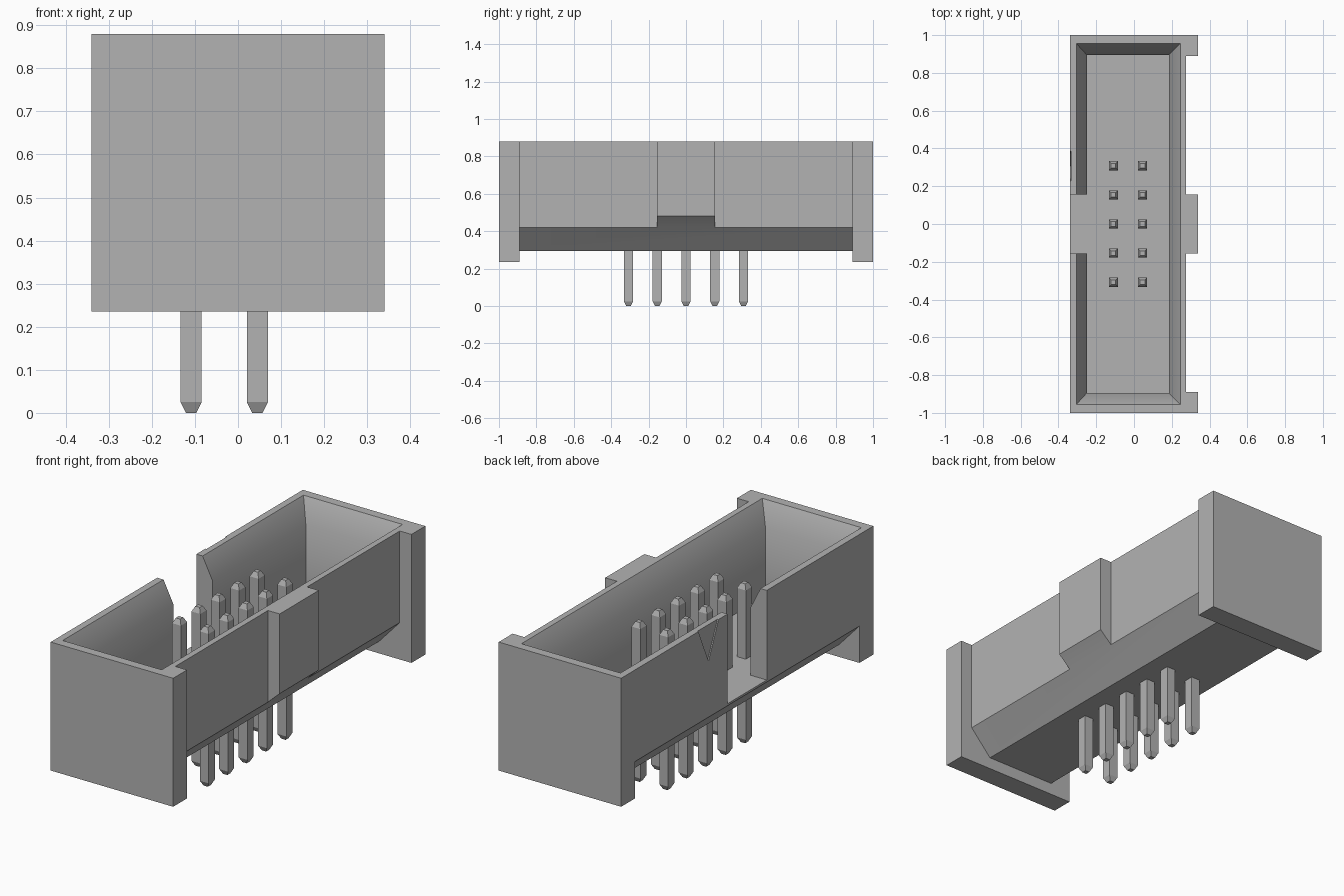
import bpy
import bmesh

if "Cube" in bpy.data.objects:
    bpy.data.objects.remove(bpy.data.objects["Cube"], do_unlink=True)

grey = bpy.data.materials.new("plain_grey")
grey.use_nodes = True
colour = (0.45, 0.45, 0.45, 1)
grey.diffuse_color = colour
for node in grey.node_tree.nodes:
    if node.type == "BSDF_PRINCIPLED":
        node.inputs["Base Color"].default_value = colour


def loft(name, rings):
    """Closed solid through a stack of matching rings of points."""
    bm = bmesh.new()
    loops = [[bm.verts.new(p) for p in ring] for ring in rings]
    n = len(loops[0])
    for a, b in zip(loops, loops[1:]):
        for i in range(n):
            j = (i + 1) % n
            bm.faces.new((a[i], a[j], b[j], b[i]))
    bm.faces.new(loops[0])
    bm.faces.new(loops[-1])
    bmesh.ops.recalc_face_normals(bm, faces=bm.faces)
    mesh = bpy.data.meshes.new(name)
    bm.to_mesh(mesh)
    bm.free()
    mesh.materials.append(grey)
    obj = bpy.data.objects.new(name, mesh)
    bpy.context.collection.objects.link(obj)
    return obj


def rect(x0, x1, y0, y1, z):
    return [(x0, y0, z), (x1, y0, z), (x1, y1, z), (x0, y1, z)]


def box(name, x0, x1, y0, y1, z0, z1):
    return loft(name, [rect(x0, x1, y0, y1, z) for z in (z0, z1)])


def extrude_y(name, profile, y0, y1):
    return loft(name, [[(x, y, z) for x, z in profile] for y in (y0, y1)])


def combine(target, tool, operation):
    """Boolean the tool into the target, then discard the tool."""
    mod = target.modifiers.new(operation, "BOOLEAN")
    mod.operation = operation
    mod.solver = "EXACT"
    mod.object = tool
    bpy.ops.object.select_all(action="DESELECT")
    bpy.context.view_layer.objects.active = target
    target.select_set(True)
    bpy.ops.object.modifier_apply(modifier=mod.name)
    bpy.data.objects.remove(tool, do_unlink=True)


LEFT, RIGHT, SIDE = -0.34, 0.34, 0.275
TOP, BOTTOM, FLOOR = 0.88, 0.295, 0.43
KEY = 0.155

# Long body with chamfered lower edges
shroud = extrude_y("shroud", [
    (LEFT, TOP), (LEFT, 0.42), (-0.225, BOTTOM),
    (0.16, BOTTOM), (SIDE, 0.42), (SIDE, TOP)], -0.93, 0.93)

# Boss in the middle of one side, following the chamfer
boss = extrude_y("boss", [
    (0.26, TOP), (0.26, 0.404), (SIDE, 0.42), (RIGHT, 0.48), (RIGHT, TOP)],
    -KEY, KEY)
combine(shroud, boss, "UNION")

# Deeper end walls that act as feet
for y0, y1 in ((-1, -0.89), (0.89, 1)):
    combine(shroud, box("end_wall", LEFT, RIGHT, y0, y1, 0.235, TOP), "UNION")

# Cavity with a flared mouth
inner = (-0.25, 0.185, -0.895, 0.895)
mouth = (-0.305, 0.245, -0.955, 0.955)
cavity = loft("cavity_cutter", [
    rect(*inner, FLOOR), rect(*inner, 0.77), rect(*mouth, TOP), rect(*mouth, 1)])
combine(shroud, cavity, "DIFFERENCE")

# Keying slot through the wall opposite the boss
slot = box("slot_cutter", -0.5, -0.2, -KEY, KEY, FLOOR, 1)
combine(shroud, slot, "DIFFERENCE")

# Shallow triangular mark beside the first pin
triangle = [(0.307, 0.70), (0.147, 1.06), (0.467, 1.06)]
mark = loft("mark_cutter", [[(x, y, z) for y, z in triangle]
                            for x in (-0.4, LEFT + 0.006)])
combine(shroud, mark, "DIFFERENCE")

bpy.ops.object.select_all(action="DESELECT")
shroud.select_set(True)
bpy.context.view_layer.objects.active = shroud
bpy.ops.object.shade_smooth_by_angle()


# Square pins with tapered tips, two rows of five
def pin(name, x, y):
    body, tip = 0.0245, 0.012
    steps = ((tip, 0), (body, 0.025), (body, 0.775), (tip, 0.80))
    loft(name, [rect(x - h, x + h, y - h, y + h, z) for h, z in steps])


for row, x in (("left", -0.109), ("right", 0.045)):
    for i in range(5):
        pin(f"{row}_pin_{i + 1}", x, (i - 2) * 0.154)
